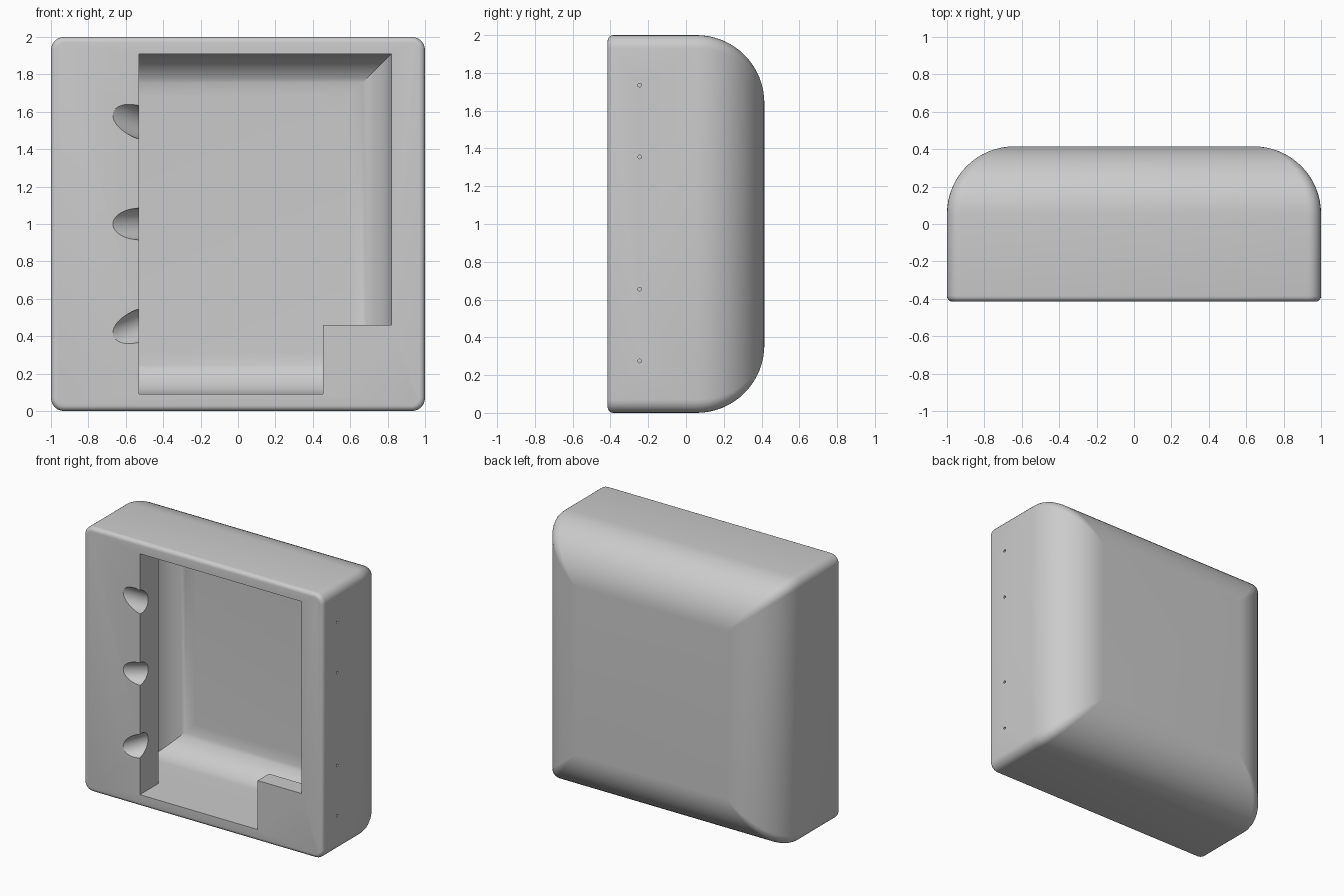
import bpy, bmesh, math
from mathutils import Vector

cube = bpy.data.objects.get("Cube")
if cube:
    bpy.data.objects.remove(cube)

FRONT, BACK = -0.415, 0.415
MID = 1.0

grey = bpy.data.materials.new("light_grey")
grey.use_nodes = True
colour = (0.6, 0.6, 0.6, 1)
grey.diffuse_color = colour
grey.node_tree.nodes["Principled BSDF"].inputs["Base Color"].default_value = colour


def make_object(name, bm):
    bmesh.ops.remove_doubles(bm, verts=bm.verts, dist=1e-5)
    bmesh.ops.recalc_face_normals(bm, faces=bm.faces)
    mesh = bpy.data.meshes.new(name)
    bm.to_mesh(mesh)
    bm.free()
    mesh.materials.append(grey)
    obj = bpy.data.objects.new(name, mesh)
    bpy.context.collection.objects.link(obj)
    return obj


def outline(hx, hz, r, steps=6):
    """Rectangle in x and z with rounded corners, or sharp ones when r is 0."""
    pts = []
    for i, (sx, sz) in enumerate([(1, 1), (-1, 1), (-1, -1), (1, -1)]):
        if r == 0:
            pts.append((sx * hx, MID + sz * hz))
            continue
        for k in range(steps + 1):
            a = (i + k / steps) * math.pi / 2
            pts.append((sx * (hx - r) + r * math.cos(a),
                        MID + sz * (hz - r) + r * math.sin(a)))
    return pts


def loft(name, rings):
    """Skin a list of (y, outline) sections and close both ends."""
    bm = bmesh.new()
    loops = [[bm.verts.new((x, y, z)) for x, z in pts] for y, pts in rings]
    n = len(loops[0])
    for a, b in zip(loops, loops[1:]):
        for i in range(n):
            j = (i + 1) % n
            bm.faces.new((a[i], a[j], b[j], b[i]))
    bm.faces.new(loops[0])
    bm.faces.new(loops[-1])
    return make_object(name, bm)


def quarter(r, steps):
    """Inset and depth along a quarter round, from wall to flat end."""
    for k in range(steps + 1):
        a = k / steps * math.pi / 2
        yield r * (1 - math.cos(a)), r * math.sin(a)


def rod(name, centre, direction, radius, length, sides):
    bm = bmesh.new()
    bmesh.ops.create_cone(bm, cap_ends=True, segments=sides, radius1=radius,
                          radius2=radius, depth=length)
    turn = Vector(direction).to_track_quat('Z', 'Y').to_matrix()
    bmesh.ops.rotate(bm, verts=bm.verts, matrix=turn)
    bmesh.ops.translate(bm, verts=bm.verts, vec=centre)
    return make_object(name, bm)


# Housing: small round at the front, large round at the back
front_r, back_r, corner_r = 0.03, 0.36, 0.07
rings = [(FRONT + front_r - d, outline(1 - s, 1 - s, corner_r - s))
         for s, d in reversed(list(quarter(front_r, 5)))]
for s, d in quarter(back_r, 16):
    fade = max(corner_r * (1 - s / back_r), 0.002)
    rings.append((BACK - back_r + d, outline(1 - s, 1 - s, fade)))
housing = loft("housing", rings)

# Hollow that reaches behind the left-hand front panel
hx, hz, inner_r, inner_back = 0.82, 0.91, 0.23, 0.33
rings = [(-0.195, outline(hx, hz, 0))]
rings += [(inner_back - inner_r + d, outline(hx - s, hz - s, 0))
          for s, d in quarter(inner_r, 14)]
cutters = [loft("cavity_cutter", rings)]

# Opening with a corner block left standing
x0, low, high = -0.53, MID - hz, MID + hz
rect = [(x0, low), (hx, low), (hx, high), (x0, high)]
notched = [(x0, low), (0.455, low), (0.455, 0.46), (hx, 0.46), (hx, high), (x0, high)]
cutters.append(loft("inner_opening_cutter", [(-0.28, rect), (-0.1, rect)]))
cutters.append(loft("front_opening_cutter", [(-0.5, notched), (-0.2, notched)]))

# Slanted cable channels across the panel edge
for z, tilt in [(0.455, 0.33), (MID, 0), (1.545, -0.33)]:
    cutters.append(rod("channel_cutter", (x0, -0.42, z), (0.81, 0.58, tilt),
                       0.085, 0.8, 40))

# Pin holes in one side wall
for z in (0.275, 0.655, 1.355, 1.735):
    cutters.append(rod("pin_hole_cutter", (0.93, -0.245, z), (1, 0, 0),
                       0.01, 0.3, 16))

bpy.context.view_layer.objects.active = housing
housing.select_set(True)
for cutter in cutters:
    cutter.hide_render = True
    mod = housing.modifiers.new("cut", 'BOOLEAN')
    mod.operation = 'DIFFERENCE'
    mod.solver = 'EXACT'
    mod.object = cutter
    bpy.ops.object.modifier_apply(modifier=mod.name)
    bpy.data.objects.remove(cutter)

bpy.ops.object.shade_smooth_by_angle(angle=math.radians(30))
